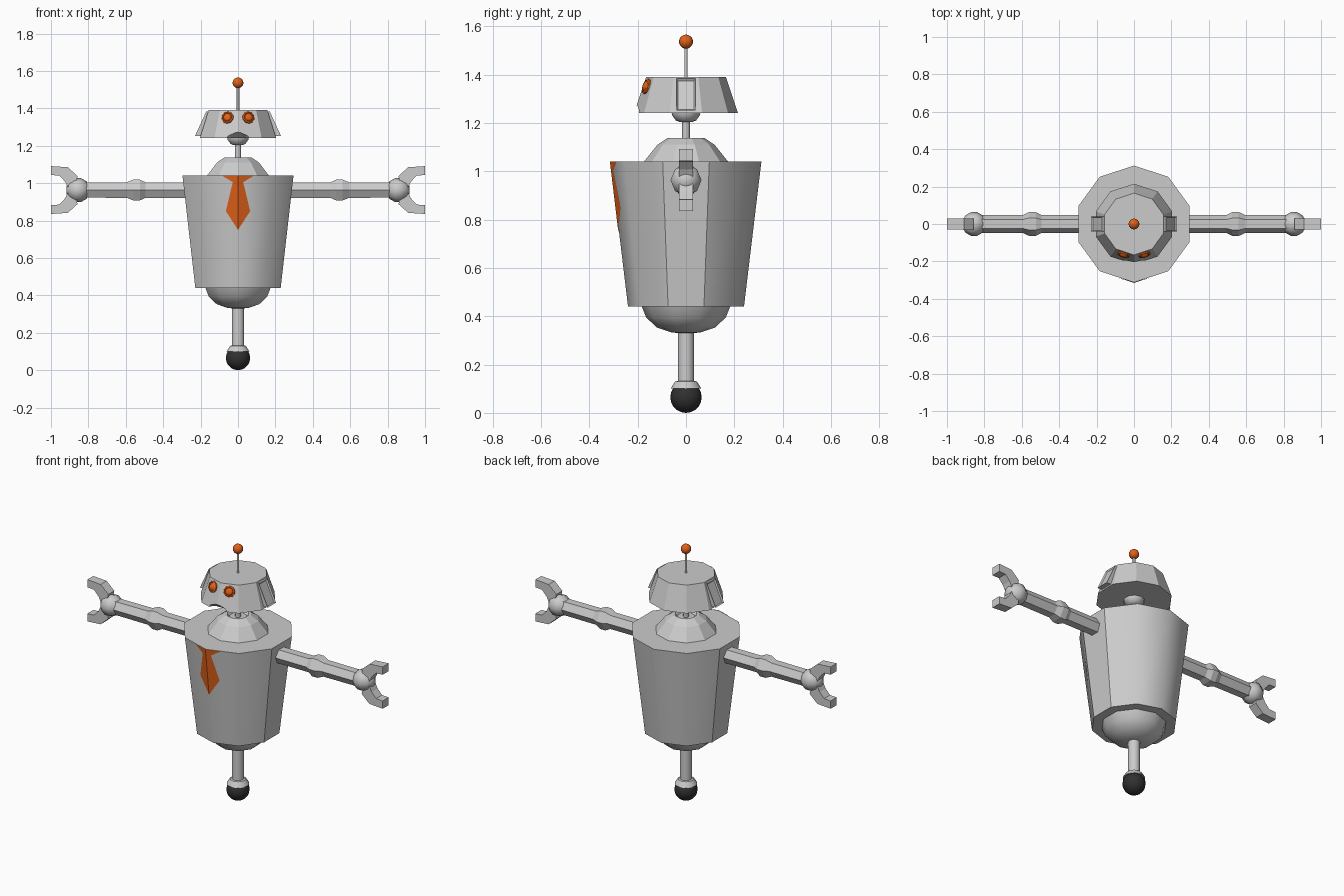
import bpy, bmesh
from math import sin, cos, tan, pi, radians
from mathutils import Matrix, Vector

if "Cube" in bpy.data.objects:
    bpy.data.objects.remove(bpy.data.objects["Cube"])


def material(name, rgb):
    m = bpy.data.materials.new(name)
    m.diffuse_color = (*rgb, 1)
    m.use_nodes = True
    m.node_tree.nodes["Principled BSDF"].inputs["Base Color"].default_value = m.diffuse_color
    return m


ORANGE = material("orange", (0.75, 0.12, 0.01))
BLACK = material("black", (0.03, 0.03, 0.03))


def finish(name, bm, mat=None, smooth=None, matrix=None):
    """Turn a bmesh into an object; edges steeper than `smooth` degrees stay sharp."""
    if matrix:
        bm.transform(matrix)
    bmesh.ops.recalc_face_normals(bm, faces=bm.faces)
    if smooth:
        for f in bm.faces:
            f.smooth = True
        for e in bm.edges:
            e.smooth = e.calc_face_angle(0) < radians(smooth)
    me = bpy.data.meshes.new(name)
    bm.to_mesh(me)
    bm.free()
    if mat:
        me.materials.append(mat)
    ob = bpy.data.objects.new(name, me)
    bpy.context.collection.objects.link(ob)
    return ob


def lathe(name, profile, sides, mat=None, smooth=None, matrix=None):
    """Revolve (radius, z) points round z, with a corner at the front; ends are capped."""
    bm = bmesh.new()
    rings = [[bm.verts.new((r * sin(2 * pi * i / sides), -r * cos(2 * pi * i / sides), z))
              for i in range(sides)] for r, z in profile]
    for a, b in zip(rings, rings[1:]):
        for i in range(sides):
            j = (i + 1) % sides
            bm.faces.new((a[i], a[j], b[j], b[i]))
    bm.faces.new(rings[0])
    bm.faces.new(rings[-1])
    return finish(name, bm, mat, smooth, matrix)


def prism(pts, half):
    """Outline in x/z, given thickness in y."""
    bm = bmesh.new()
    f = bm.faces.new([bm.verts.new((x, -half, z)) for x, z in pts])
    ext = bmesh.ops.extrude_face_region(bm, geom=[f])["geom"]
    bmesh.ops.translate(bm, vec=(0, 2 * half, 0),
                        verts=[v for v in ext if isinstance(v, bmesh.types.BMVert)])
    bmesh.ops.recalc_face_normals(bm, faces=bm.faces)
    return bm


def ball(name, z, r, mat):
    bm = bmesh.new()
    bmesh.ops.create_uvsphere(bm, u_segments=16, v_segments=10, radius=r)
    return finish(name, bm, mat, 40, Matrix.Translation((0, 0, z)))


# wheel ball, its collar and the leg
ball("wheel_ball", 0.065, 0.065, BLACK)
lathe("leg", [(0.058, 0.1), (0.064, 0.1), (0.045, 0.13), (0.034, 0.132), (0.034, 0.35)], 10, smooth=40)

# tapered body with flat side panels and a rounded underside
body = lathe("body", [(0.24, 0.44), (0.312, 1.04)], 10, smooth=40)
for p in body.data.polygons:
    p.use_smooth = abs(p.normal.x) < 0.9 and abs(p.normal.z) < 0.9
lathe("body_underside", [(0.185, 0.445), (0.165, 0.395), (0.12, 0.353), (0.06, 0.333), (0.03, 0.33)],
      10, smooth=40)

# shoulder dome with neck socket, neck and bowl under the head
lathe("shoulder_dome", [(0.178, 1.035), (0.118, 1.11), (0.075, 1.138), (0.062, 1.138), (0.05, 1.122)], 10)
lathe("neck", [(0.016, 1.11), (0.016, 1.215)], 10, smooth=40)
lathe("head_bowl", [(0.025, 1.203), (0.042, 1.21), (0.058, 1.232), (0.06, 1.245)], 10, smooth=40)

# head with a mouth notch cut from the front lower edge
head = lathe("head", [(0.215, 1.24), (0.165, 1.39)], 10)
bm = bmesh.new()
for x, z in [(0.085, 1.22), (0.06, 1.272), (0, 1.29), (-0.06, 1.272), (-0.085, 1.22)]:
    bm.verts.new((x, -0.225, z))
for x, z in [(0.055, 1.22), (0.035, 1.24), (-0.035, 1.24), (-0.055, 1.22)]:
    bm.verts.new((x, -0.165, z))
bmesh.ops.convex_hull(bm, input=bm.verts)
cutter = finish("mouth_cutter", bm)
cutter.hide_render = True
cutter.hide_viewport = True
cut = head.modifiers.new("mouth", "BOOLEAN")
cut.operation = "DIFFERENCE"
cut.object = cutter

# antenna
lathe("antenna_rod", [(0.007, 1.385), (0.007, 1.52)], 8, smooth=50)
ball("antenna_ball", 1.536, 0.029, ORANGE)

# tie lying on the two front faces of the body
bm = bmesh.new()
half_tie = [(0.085, 1.04), (0.028, 1.005), (0.065, 0.85), (0, 0.75)]


def on_body(x, z):
    r = 0.24 + 0.072 * (z - 0.44) / 0.6 + 0.003
    return bm.verts.new((x, -r + abs(x) * tan(pi / 10), z))


mid = [on_body(0, z) for _, z in half_tie]
for s in (-1, 1):
    out = [on_body(s * x, z) for x, z in half_tie[:3]]
    quads = [(mid[0], out[0], out[1], mid[1]), (mid[1], out[1], out[2], mid[2]), (mid[2], out[2], mid[3])]
    for q in quads:
        bm.faces.new(q if s < 0 else q[::-1])
tie = finish("tie", bm, ORANGE)
if tie.data.polygons[0].normal.y > 0:
    tie.data.flip_normals()

for s, side in ((-1, "left"), (1, "right")):
    flip = Matrix.Diagonal((s, 1, 1, 1))

    # eye: rimmed disc set on a sloping front face
    normal = Vector((s * sin(pi / 10), -cos(pi / 10), 0.33)).normalized()
    place = Matrix.Translation((s * 0.055, -0.161, 1.35)) @ normal.to_track_quat("Z", "Y").to_matrix().to_4x4()
    lathe("eye_" + side, [(0.033, -0.01), (0.033, 0.007), (0.026, 0.012), (0.022, 0.008), (0.016, 0.015),
                          (0.006, 0.018)], 10, ORANGE, 30, place)

    # ear: sloping box with a recessed panel
    bm = prism([(0.14, 1.383), (0.17, 1.383), (0.23, 1.252), (0.195, 1.252)], 0.04)
    outer = max(bm.faces, key=lambda f: f.normal.x)
    bmesh.ops.inset_individual(bm, faces=[outer], thickness=0.009, depth=-0.008)
    finish("ear_" + side, bm, matrix=flip)

    # six-sided arm with elbow bulge and wrist ball
    along = Matrix.Translation((0, 0, 0.963)) @ Matrix.Rotation(s * pi / 2, 4, "Y")
    lathe("arm_" + side, [(0.048, 0.24), (0.048, 0.495), (0.064, 0.525), (0.064, 0.56), (0.048, 0.595),
                          (0.047, 0.83)], 6, matrix=along)
    lathe("wrist_" + side, [(0.02, 0.792), (0.047, 0.81), (0.064, 0.84), (0.064, 0.87), (0.047, 0.9),
                            (0.02, 0.918)], 8, smooth=50, matrix=along)

    # pair of hooked fingers
    for t, level in ((1, "upper"), (-1, "lower")):
        bm = prism([(0.87, 0.02), (0.858, 0.075), (0.91, 0.122), (1.0, 0.128), (1.0, 0.08),
                    (0.955, 0.078), (0.925, 0.045), (0.91, 0.015)], 0.029)
        finish(f"finger_{level}_{side}", bm,
               matrix=Matrix.Translation((0, 0, 0.963)) @ Matrix.Diagonal((s, 1, t, 1)))
